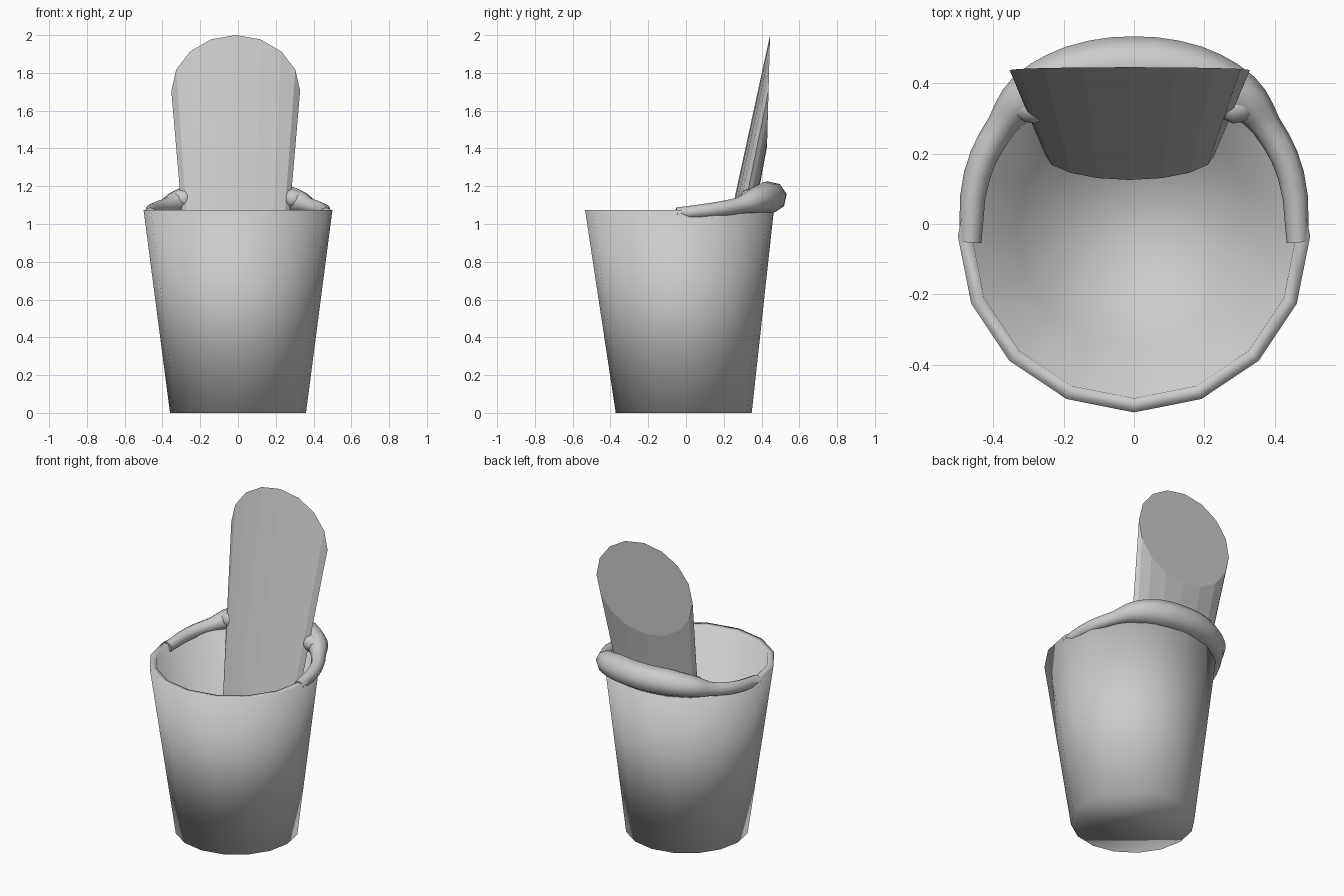
import bpy, bmesh
from math import sin, cos, tau
from mathutils import Vector

SIDES = 16

old = bpy.data.objects.get("Cube")
if old:
    bpy.data.objects.remove(old, do_unlink=True)

grey = bpy.data.materials.new("plain grey")
grey.use_nodes = True
grey.diffuse_color = (0.6, 0.6, 0.6, 1)
grey.node_tree.nodes["Principled BSDF"].inputs["Base Color"].default_value = grey.diffuse_color


def loft(name, rings, smooth):
    """Skin a stack of closed rings and cap both ends."""
    bm = bmesh.new()
    loops = [[bm.verts.new(p) for p in ring] for ring in rings]
    for low, high in zip(loops, loops[1:]):
        n = len(low)
        for i in range(n):
            j = (i + 1) % n
            bm.faces.new((low[i], low[j], high[j], high[i]))
    bm.faces.new(loops[0][::-1])
    bm.faces.new(loops[-1])
    bmesh.ops.recalc_face_normals(bm, faces=bm.faces)
    for f in bm.faces:
        f.smooth = smooth
    mesh = bpy.data.meshes.new(name)
    bm.to_mesh(mesh)
    bm.free()
    mesh.materials.append(grey)
    obj = bpy.data.objects.new(name, mesh)
    bpy.context.collection.objects.link(obj)
    return obj


def ellipse(centre, across, up):
    """Ring round a centre, spanned by two half-axis vectors."""
    return [Vector(centre) + Vector(across) * cos(tau * i / SIDES)
            + Vector(up) * sin(tau * i / SIDES) for i in range(SIDES)]


# Cup: hollow tapered wall with a slight lean, outside up then inside down
profile = [(0.36, 0), (0.5, 1.075), (0.46, 1.075), (0.335, 0.03)]
loft("cup", [ellipse((0, -0.012 - 0.021 * z, z), (r, 0, 0), (0, r, 0))
             for r, z in profile], True)

# Blade: flattened leaning column, cut off steeply at the back
loft("blade", [ellipse((-0.012, 0.195, 0.53), (0.24, 0, 0), (0, -0.07, 0)),
               ellipse((-0.012, 0.437, 1.705), (0.341, 0, 0), (0, 0.008, 0.295))], False)

# Clasp: tapering arms on the rim that swell into a thick back section
half = [(0.465, -0.05, 1.055, 0.032), (0.445, 0.14, 1.075, 0.038),
        (0.375, 0.28, 1.098, 0.043), (0.30, 0.365, 1.125, 0.068),
        (0.17, 0.425, 1.14, 0.083), (0, 0.45, 1.142, 0.084)]
path = half + [(-x, y, z, r) for x, y, z, r in half[-2::-1]]
curve = bpy.data.curves.new("clasp", 'CURVE')
curve.dimensions = '3D'
curve.bevel_depth = 1
curve.bevel_resolution = 2
curve.resolution_u = 3
curve.use_fill_caps = True
spline = curve.splines.new('BEZIER')
spline.bezier_points.add(len(path) - 1)
for point, (x, y, z, r) in zip(spline.bezier_points, path):
    point.co = (x, y, z)
    point.radius = r
    point.handle_left_type = point.handle_right_type = 'AUTO'
spline.use_smooth = True
curve.materials.append(grey)
clasp = bpy.data.objects.new("clasp", curve)
bpy.context.collection.objects.link(clasp)

# Knobs where the clasp grips the sides of the blade
for side, name in ((1, "left_knob"), (-1, "right_knob")):
    rings = []
    for x, r in ((0.35, 0.03), (0.31, 0.045), (0.28, 0.05), (0.25, 0.035)):
        rings.append(ellipse((side * x, 0.335, 1.135), (0, r, 0), (0, 0, r)))
    loft(name, rings, True)
